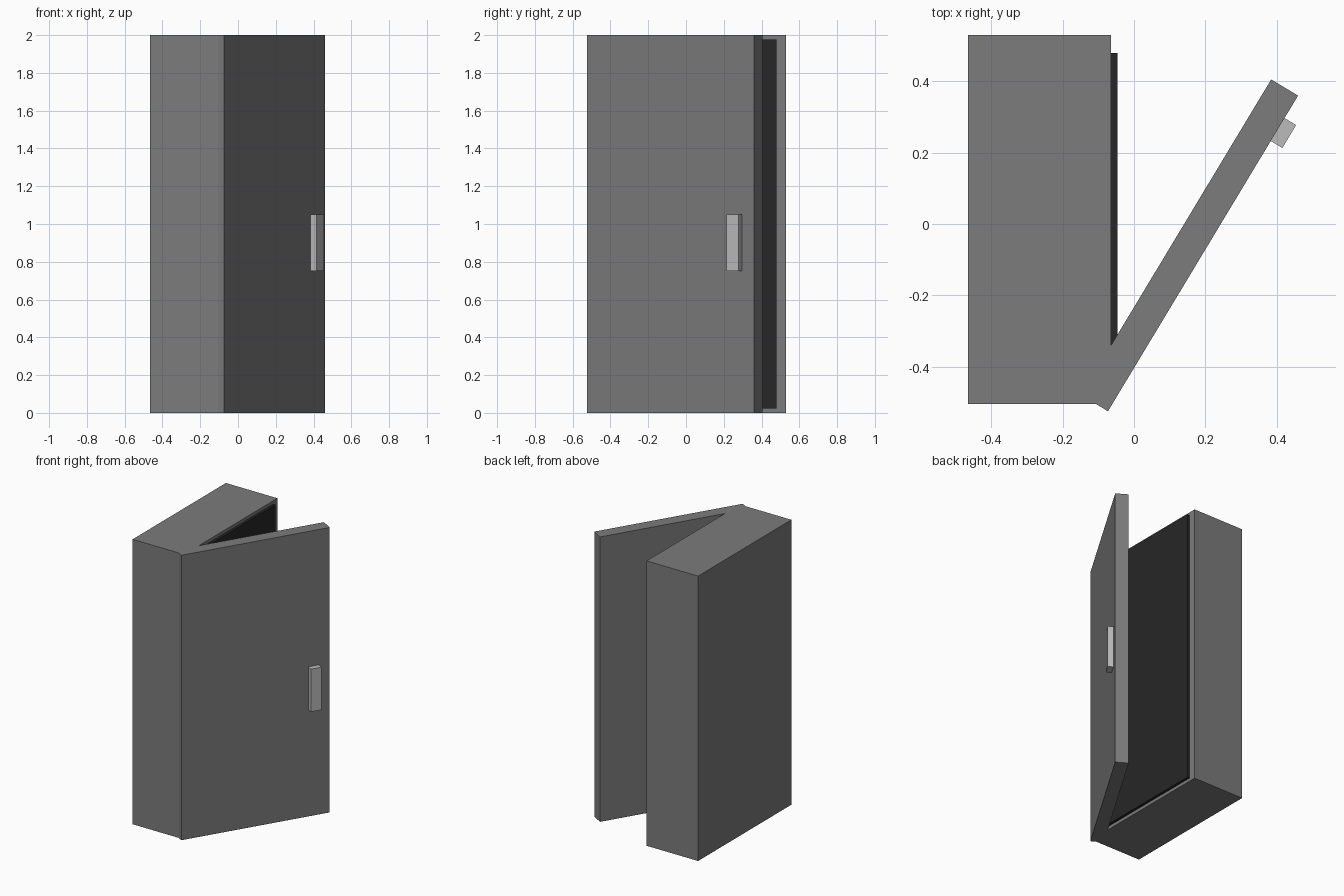
import bpy
import math
from mathutils import Vector

if "Cube" in bpy.data.objects:
    bpy.data.objects.remove(bpy.data.objects["Cube"])


def material(name, value):
    mat = bpy.data.materials.new(name)
    mat.diffuse_color = (value, value, value, 1)
    mat.use_nodes = True
    mat.node_tree.nodes["Principled BSDF"].inputs["Base Color"].default_value = mat.diffuse_color
    return mat


def box(name, centre, size, mat, turn=0.0):
    bpy.ops.mesh.primitive_cube_add(size=1, location=centre, rotation=(0, 0, turn))
    ob = bpy.context.object
    ob.name = name
    ob.scale = size
    bpy.ops.object.transform_apply(location=False, rotation=False, scale=True)
    ob.data.materials.append(mat)
    return ob


steel = material("dark_grey", 0.2)
lining = material("near_black", 0.02)
grip = material("light_grey", 0.5)

# Cabinet body and the dark interior panel on its open side
box("cabinet_body", (-0.265, 0.0125, 1), (0.4, 1.035, 2), steel)
box("interior_panel", (-0.056, 0.0125, 1), (0.02, 0.935, 1.955), lining)

# Open door: local y runs along its width, local x points outwards
turn = math.atan2(0.885, 0.533) - math.pi / 2
along = Vector((-math.sin(turn), math.cos(turn), 0))
outward = Vector((math.cos(turn), math.sin(turn), 0))
hinge_corner = Vector((-0.073, -0.525, 0))
length, thick = 1.033, 0.088


def on_door(along_dist, out_dist, z):
    return hinge_corner + along * along_dist + outward * out_dist + Vector((0, 0, z))


box("door", on_door(length / 2, -thick / 2, 1), (thick, length, 2), steel, turn)

# Handle near the free edge of the door
box("door_handle", on_door(0.922, 0.0185, 0.9), (0.039, 0.075, 0.3), grip, turn)
